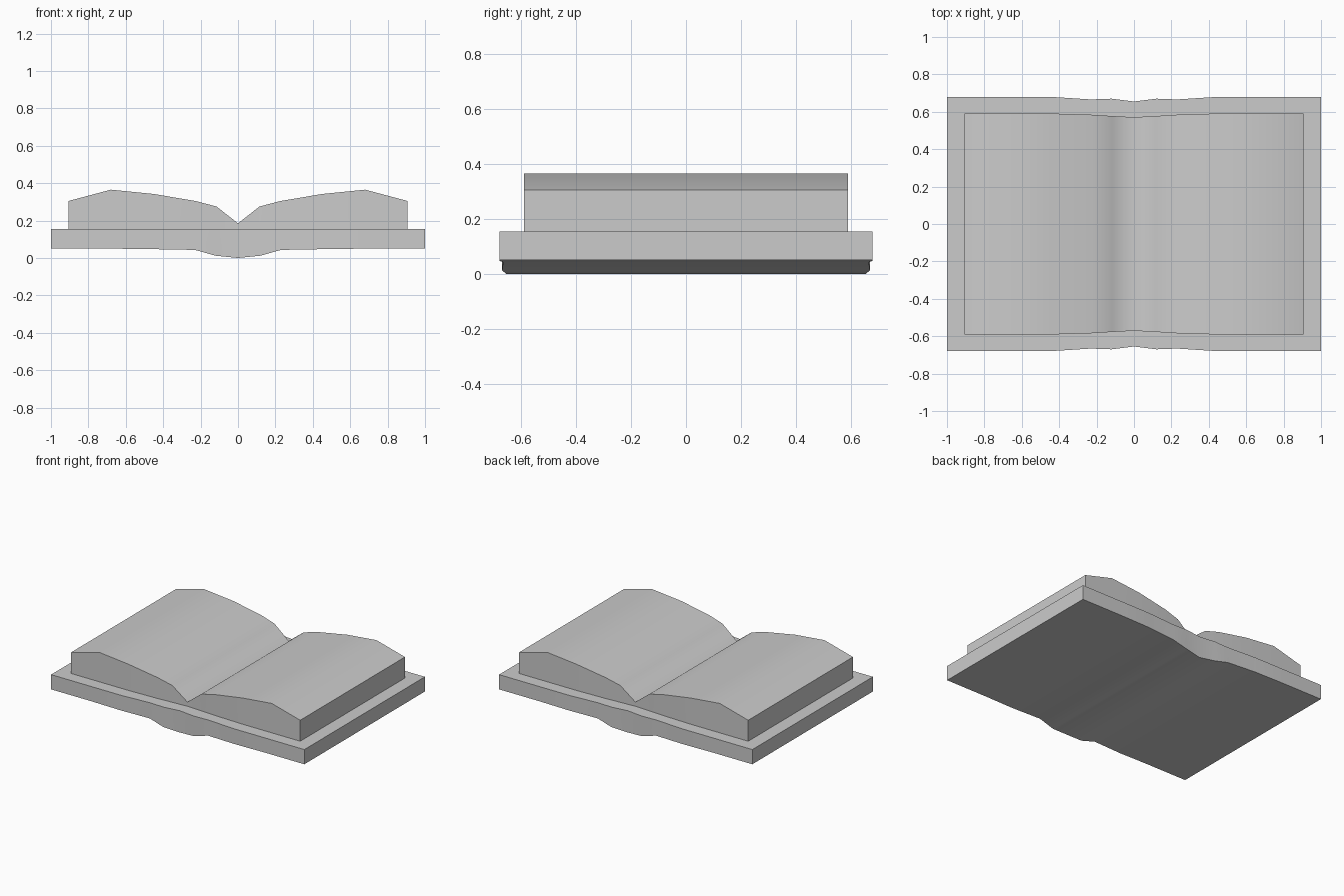
import bpy
import bmesh
import math

cube = bpy.data.objects.get("Cube")
if cube:
    bpy.data.objects.remove(cube, do_unlink=True)

grey = bpy.data.materials.new("plain grey")
grey.use_nodes = True
colour = (0.6, 0.6, 0.6, 1)
grey.diffuse_color = colour
grey.node_tree.nodes["Principled BSDF"].inputs["Base Color"].default_value = colour


def mirrored(half):
    """Mirror (x, low z, high z, half depth) stations across the spine."""
    return [(-x, *rest) for x, *rest in reversed(half[1:])] + half


def book_part(name, half):
    """Loft rectangular cross-sections along x, with caps at both ends."""
    bm = bmesh.new()
    rings = [[bm.verts.new((x, y, z)) for y, z in ((-d, lo), (d, lo), (d, hi), (-d, hi))]
             for x, lo, hi, d in mirrored(half)]
    for a, b in zip(rings, rings[1:]):
        for i in range(4):
            j = (i + 1) % 4
            bm.faces.new((a[i], a[j], b[j], b[i]))
    bm.faces.new(rings[0])
    bm.faces.new(rings[-1])
    bmesh.ops.recalc_face_normals(bm, faces=bm.faces)
    for f in bm.faces:
        f.smooth = True
    # Smooth across the gutter, sharp along the outer borders
    for e in bm.edges:
        gutter = all(abs(v.co.x) < 0.01 for v in e.verts)
        e.smooth = gutter or e.calc_face_angle() < math.radians(50)
    mesh = bpy.data.meshes.new(name)
    bm.to_mesh(mesh)
    bm.free()
    mesh.materials.append(grey)
    obj = bpy.data.objects.new(name, mesh)
    bpy.context.collection.objects.link(obj)
    return obj


# Cover with its bulging spine underneath
T = 0.155
book_part("cover", [
    (0, 0, T, 0.655), (0.12, 0.012, T, 0.67), (0.23, 0.043, T, 0.666),
    (0.45, 0.047, T, 0.68), (0.68, 0.05, T, 0.68), (1, 0.05, T, 0.68)])

# Open pages falling into the gutter
book_part("pages", [
    (0, T, 0.185, 0.571), (0.115, T, 0.275, 0.577), (0.225, T, 0.304, 0.584),
    (0.45, T, 0.342, 0.591), (0.68, T, 0.365, 0.591), (0.905, T, 0.305, 0.591)])
